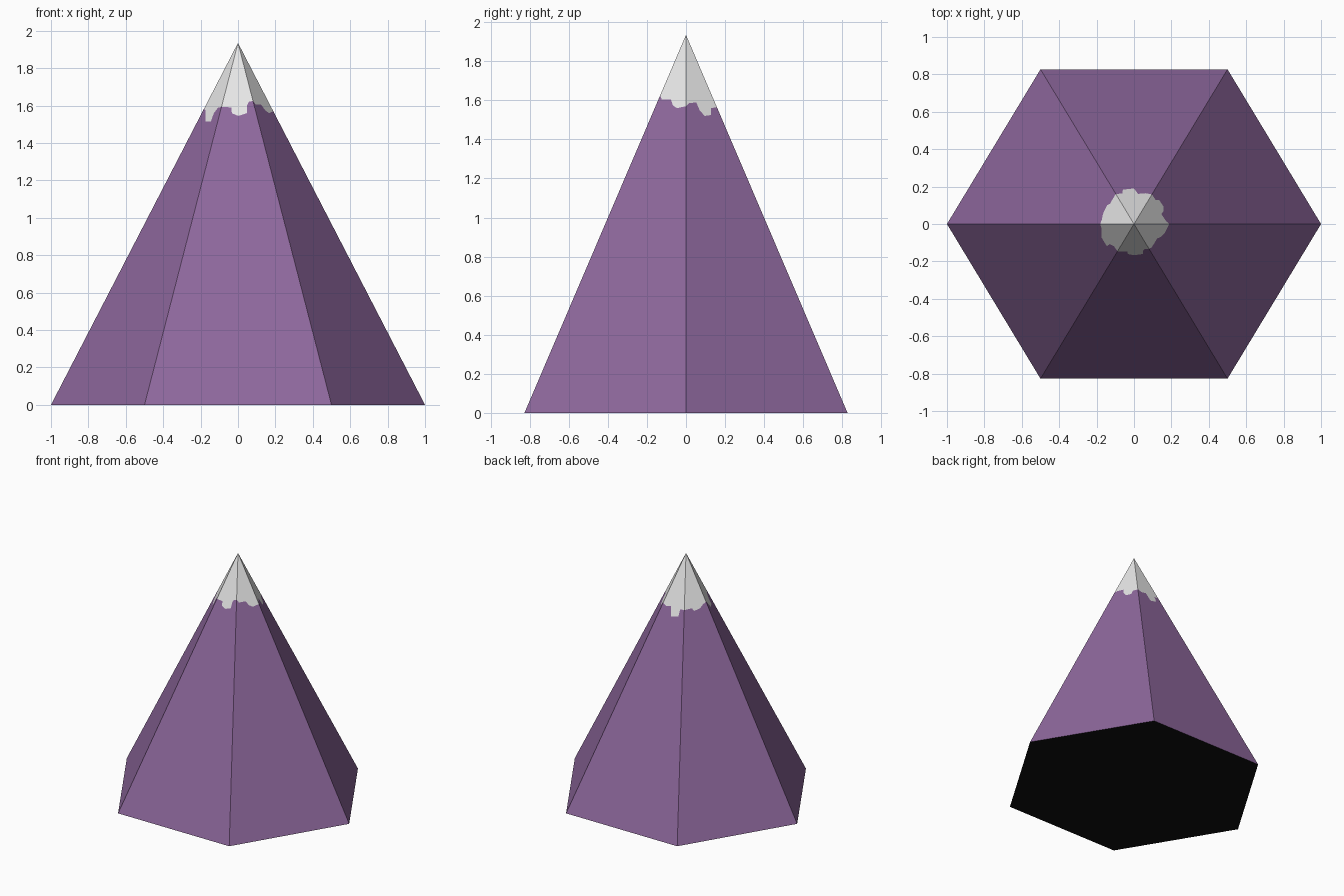
import bpy
import math
from mathutils import Vector

if "Cube" in bpy.data.objects:
    bpy.data.objects.remove(bpy.data.objects["Cube"])

HEIGHT = 1.935
APEX = Vector((0, 0, HEIGHT))
DEPTH = 0.827 / math.sin(math.radians(60))

# six base corners, counter-clockwise, starting at the left
corners = []
for i in range(6):
    a = math.radians(180 + 60 * i)
    corners.append(Vector((math.cos(a), DEPTH * math.sin(a), 0)))

# snow line on each side: (fraction across the side, height)
snow_line = [
    [(0, 1.585), (.12, 1.575), (.40, 1.515), (.66, 1.515), (.67, 1.56), (.80, 1.588)],
    [(0, 1.594), (.30, 1.59), (.33, 1.56), (.44, 1.55), (.52, 1.545), (.75, 1.56),
     (.78, 1.60), (.85, 1.62)],
    [(0, 1.625), (.12, 1.605), (.45, 1.605), (.56, 1.575), (.71, 1.56)],
    [(0, 1.57), (.10, 1.585), (.36, 1.59), (.42, 1.55), (.54, 1.52), (.73, 1.525),
     (.80, 1.56)],
    [(0, 1.565), (.18, 1.55), (.39, 1.558), (.50, 1.49), (.77, 1.505), (.81, 1.555)],
    [(0, 1.558), (.33, 1.56), (.40, 1.54), (.66, 1.55), (.85, 1.575)],
]


def material(name, rgb):
    m = bpy.data.materials.new(name)
    m.diffuse_color = (*rgb, 1)
    m.use_nodes = True
    m.node_tree.nodes["Principled BSDF"].inputs["Base Color"].default_value = m.diffuse_color
    return m


def make_part(name, verts, faces, mat):
    mesh = bpy.data.meshes.new(name)
    mesh.from_pydata(verts, [], faces)
    mesh.materials.append(mat)
    obj = bpy.data.objects.new(name, mesh)
    bpy.context.collection.objects.link(obj)
    return obj


# jagged snow line wrapped around the pyramid
ring, starts = [], []
for i, line in enumerate(snow_line):
    starts.append(len(ring))
    for u, z in line:
        foot = corners[i].lerp(corners[(i + 1) % 6], u)
        ring.append(APEX.lerp(foot, 1 - z / HEIGHT))
n = len(ring)
starts.append(n)

slope_faces, cap_faces = [], []
for i in range(6):
    edge = [k % n for k in range(starts[i], starts[i + 1] + 1)]
    slope_faces.append([n + i, n + (i + 1) % 6] + edge[::-1])
    cap_faces.append(edge + [n])

# rock slopes, snow cap and underside
make_part("mountain_slopes", ring + corners, slope_faces,
          material("purple rock", (0.27, 0.137, 0.335)))
make_part("snow_cap", ring + [APEX], cap_faces,
          material("snow white", (0.8, 0.8, 0.8)))
make_part("mountain_base", corners, [list(range(6))[::-1]],
          material("black underside", (0.005, 0.005, 0.005)))
